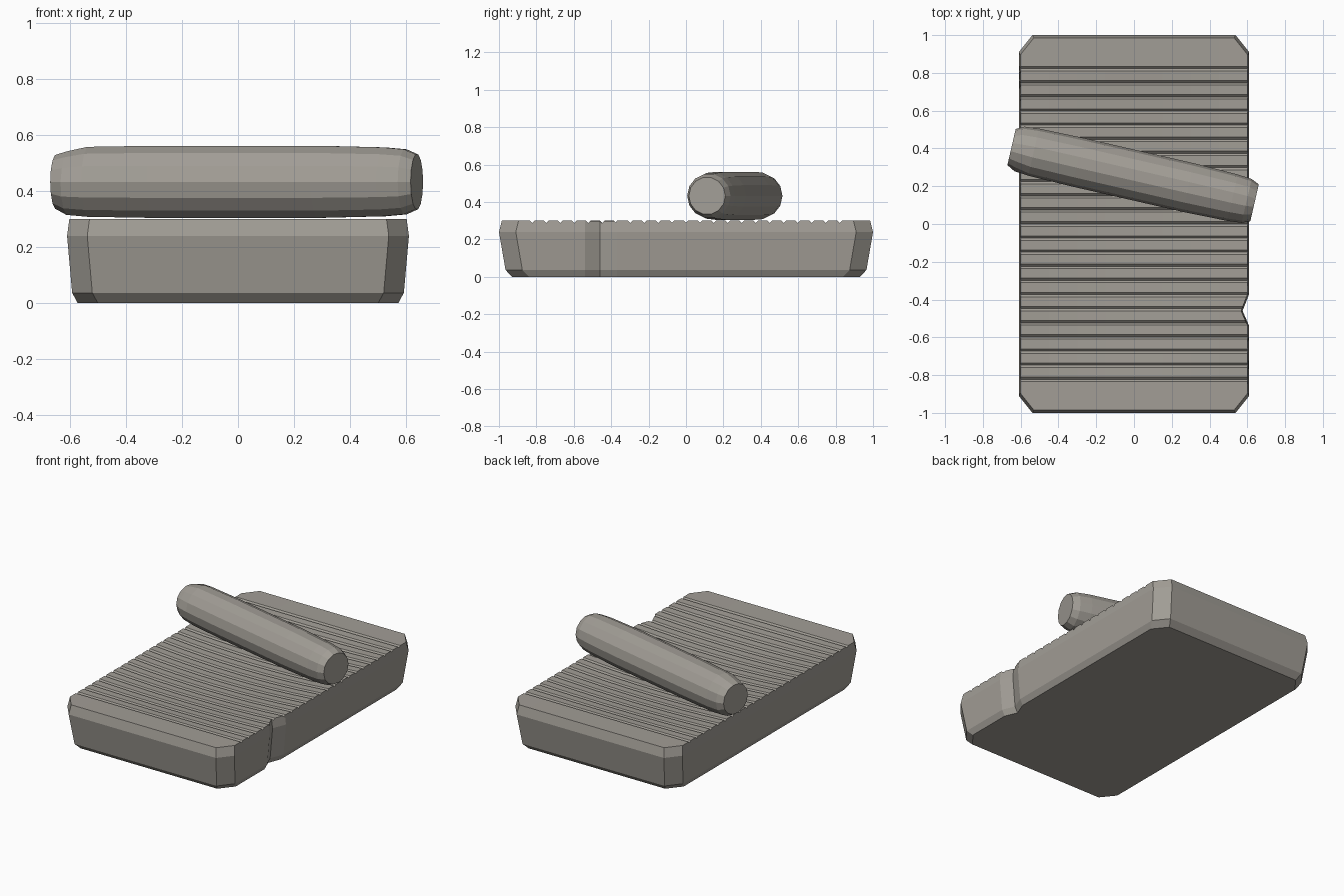
import bpy, bmesh, math
from mathutils import Matrix, Vector

cube = bpy.data.objects.get("Cube")
if cube:
    bpy.data.objects.remove(cube, do_unlink=True)

stone = bpy.data.materials.new("warm grey stone")
stone.use_nodes = True
COLOUR = (0.36, 0.34, 0.305, 1)
stone.diffuse_color = COLOUR
bsdf = stone.node_tree.nodes["Principled BSDF"]
bsdf.inputs["Base Color"].default_value = COLOUR
bsdf.inputs["Roughness"].default_value = 0.9


def loft(bm, rings):
    """Skin a list of equal point rings and cap both ends."""
    loops = [[bm.verts.new(p) for p in ring] for ring in rings]
    n = len(loops[0])
    for low, high in zip(loops, loops[1:]):
        for i in range(n):
            j = (i + 1) % n
            bm.faces.new((low[i], low[j], high[j], high[i]))
    bm.faces.new(loops[0][::-1])
    bm.faces.new(loops[-1])
    bmesh.ops.recalc_face_normals(bm, faces=bm.faces)
    return loops


def finish(bm, name):
    mesh = bpy.data.meshes.new(name)
    bm.to_mesh(mesh)
    bm.free()
    mesh.materials.append(stone)
    obj = bpy.data.objects.new(name, mesh)
    bpy.context.collection.objects.link(obj)
    return obj


# Grinding slab: chamfered outline with a chipped notch in its left side
def outline(half_x, half_y, z):
    cx, cy = half_x - 0.072, half_y - 0.09
    return [(cx, -half_y, z), (half_x, -cy, z),
            (half_x, -0.54, z), (half_x - 0.035, -0.46, z), (half_x, -0.37, z),
            (half_x, cy, z), (cx, half_y, z), (-cx, half_y, z),
            (-half_x, cy, z), (-half_x, -cy, z), (-cx, -half_y, z)]


TOP = 0.3
bm = bmesh.new()
loft(bm, [outline(0.572, 0.93, 0), outline(0.592, 0.965, 0.037),
          outline(0.61, 1.0, 0.24), outline(0.602, 0.985, TOP)])


def cut_top(co, normal):
    faces = [f for f in bm.faces if f.normal.z > 0.95]
    edges = {e for f in faces for e in f.edges}
    verts = {v for f in faces for v in f.verts}
    bmesh.ops.bisect_plane(bm, geom=list(verts) + list(edges) + faces,
                           plane_co=co, plane_no=normal, dist=1e-5)
    bm.normal_update()


# Evenly spaced V grooves across the worn working face
GROOVES, REACH, HALF, DEPTH = 23, 0.822, 0.012, 0.012
centres = [-REACH + 2 * REACH * i / (GROOVES - 1) for i in range(GROOVES)]
for y in centres:
    for offset in (-HALF, 0, HALF):
        cut_top((0, y + offset, TOP), (0, 1, 0))
for i in range(-3, 4):
    cut_top((i * 0.15, 0, TOP), (1, 0, 0))
for v in bm.verts:
    if v.co.z > TOP - 0.001:
        x, y = v.co.x, v.co.y
        wear = max(0, 1 - (x / 0.6) ** 2) * max(0, 1 - (y / 0.84) ** 2)
        in_groove = any(abs(y - c) < 0.001 for c in centres)
        v.co.z -= 0.025 * wear + (DEPTH if in_groove else 0)
finish(bm, "grinding_slab")

# Hand roller: tapered faceted bar lying at an angle over the slab
SIDES = 14
PROFILE = [(-0.66, 0.098), (-0.617, 0.121), (-0.54, 0.128), (-0.3, 0.132),
           (0.3, 0.132), (0.54, 0.126), (0.617, 0.119), (0.66, 0.1)]
bm = bmesh.new()
rings = []
for x, r in PROFILE:
    angles = [2 * math.pi * (k + 0.5) / SIDES for k in range(SIDES)]
    rings.append([(x, r * math.sin(a), r * math.cos(a)) for a in angles])
loops = loft(bm, rings)
# Small chip on the upper front of the right end
for v in loops[1]:
    if v.co.z > 0.05 and v.co.y < 0.03:
        v.co.yz = v.co.yz * 0.92
roller = finish(bm, "hand_roller")
roller.data.transform(Matrix.Translation(Vector((-0.005, 0.26, 0.433)))
                      @ Matrix.Rotation(math.radians(-12.9), 4, "Z"))
